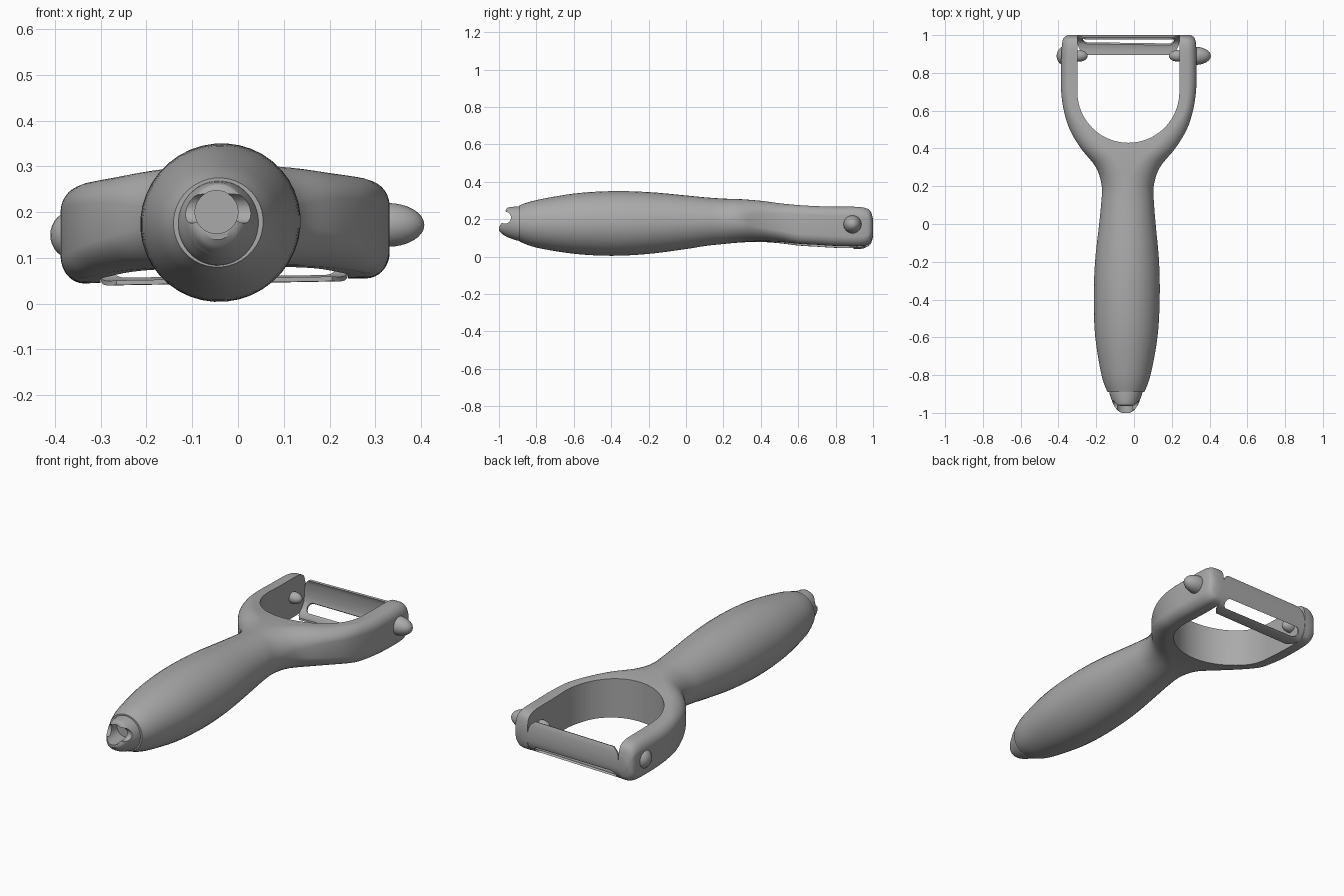
import bpy, bmesh, math
from mathutils import Vector, Matrix

default = bpy.data.objects.get("Cube")
if default:
    bpy.data.objects.remove(default, do_unlink=True)

grey = bpy.data.materials.new("plain grey")
grey.use_nodes = True
COLOUR = (0.4, 0.4, 0.4, 1)
grey.diffuse_color = COLOUR
grey.node_tree.nodes["Principled BSDF"].inputs["Base Color"].default_value = COLOUR


def add_object(name, bm):
    bmesh.ops.recalc_face_normals(bm, faces=bm.faces)
    mesh = bpy.data.meshes.new(name)
    bm.to_mesh(mesh)
    bm.free()
    mesh.materials.append(grey)
    obj = bpy.data.objects.new(name, mesh)
    bpy.context.collection.objects.link(obj)
    return obj


def bake(obj):
    """Replace the mesh by its modified result."""
    dg = bpy.context.evaluated_depsgraph_get()
    mesh = bpy.data.meshes.new_from_object(obj.evaluated_get(dg))
    obj.modifiers.clear()
    obj.data = mesh


def cut(obj, cutters):
    for c in cutters:
        c.hide_render = True
        mod = obj.modifiers.new("cut", "BOOLEAN")
        mod.operation, mod.solver, mod.object = "DIFFERENCE", "EXACT", c
    bake(obj)
    for c in cutters:
        bpy.data.objects.remove(c, do_unlink=True)


def smooth(obj, angle=35):
    bpy.ops.object.select_all(action="DESELECT")
    obj.select_set(True)
    bpy.context.view_layer.objects.active = obj
    bpy.ops.object.shade_smooth_by_angle(angle=math.radians(angle))


def catmull(rows, steps):
    """Smooth curve through rows of numbers."""
    pts = [Vector(r) for r in rows]
    out = []
    for i in range(len(pts) - 1):
        b, c = pts[i], pts[i + 1]
        a = pts[i - 1] if i else b
        d = pts[i + 2] if i + 2 < len(pts) else c
        for k in range(steps):
            t = k / steps
            out.append(0.5 * (2 * b + (c - a) * t + (2 * a - 5 * b + 4 * c - d) * t * t
                              + (3 * b - a - 3 * c + d) * t ** 3))
    return out + [pts[-1]]


def section(bm, y, hw, z0, z1, f, n=10):
    """Ring across y: f=1 is an ellipse, f=0 a rounded box."""
    f = min(max(f, 0), 1)
    hh, cx, cz = (z1 - z0) / 2, -0.035 + 0.009 * y, (z0 + z1) / 2
    rx, rz = f * hw + (1 - f) * 0.05, f * hh + (1 - f) * min(0.055, hh)
    ring = []
    for q, (sx, sz) in enumerate([(1, 1), (-1, 1), (-1, -1), (1, -1)]):
        for i in range(n):
            a = math.pi / 2 * (q + (i + 0.5) / n)
            x = cx + sx * (hw - rx) + rx * math.cos(a)
            z = cz + sz * (hh - rz) + rz * math.sin(a)
            ring.append(bm.verts.new((x, y, z + 0.018 * (x + 0.03))))
    return ring


def loft(name, rows):
    bm = bmesh.new()
    rings = [section(bm, *r) for r in rows]
    for p, q in zip(rings, rings[1:]):
        for i in range(len(p)):
            j = (i + 1) % len(p)
            bm.faces.new((p[i], p[j], q[j], q[i]))
    bm.faces.new(rings[0])
    bm.faces.new(rings[-1])
    return add_object(name, bm)


def prism(name, outline, z0, z1):
    bm = bmesh.new()
    face = bm.faces.new([bm.verts.new((x, y, z0)) for x, y in outline])
    top = bmesh.ops.extrude_face_region(bm, geom=[face])["geom"]
    bmesh.ops.translate(bm, vec=(0, 0, z1 - z0),
                        verts=[v for v in top if isinstance(v, bmesh.types.BMVert)])
    return add_object(name, bm)


def cylinder(name, loc, radius, depth, axis):
    bm = bmesh.new()
    turn = Vector((0, 0, 1)).rotation_difference(Vector(axis)).to_matrix().to_4x4()
    bmesh.ops.create_cone(bm, cap_ends=True, segments=32, radius1=radius, radius2=radius,
                          depth=depth, matrix=Matrix.Translation(loc) @ turn)
    return add_object(name, bm)


# Handle and fork in one loft: y, half width, bottom, top, roundness
body_rows = [
    (-0.89, 0.098, 0.08, 0.275, 1), (-0.80, 0.130, 0.048, 0.302, 1),
    (-0.60, 0.165, 0.015, 0.337, 1), (-0.40, 0.175, 0.004, 0.35, 1),
    (-0.20, 0.170, 0.014, 0.345, 1), (0.0, 0.150, 0.04, 0.327, 1),
    (0.10, 0.141, 0.056, 0.317, 1), (0.20, 0.138, 0.067, 0.31, 1),
    (0.30, 0.170, 0.076, 0.306, 0.8), (0.40, 0.250, 0.08, 0.296, 0.4),
    (0.50, 0.310, 0.075, 0.281, 0.15), (0.60, 0.342, 0.064, 0.27, 0),
    (0.70, 0.357, 0.058, 0.264, 0), (0.80, 0.359, 0.052, 0.261, 0),
    (0.92, 0.357, 0.05, 0.26, 0), (0.97, 0.352, 0.058, 0.25, 0),
    (0.99, 0.342, 0.077, 0.23, 0), (1.0, 0.325, 0.11, 0.195, 0)]
body = loft("handle_and_fork", catmull(body_rows, 5))

# U-shaped opening between the prongs
CX, R = -0.03, 0.27
arch = [(CX + R * math.cos(a), 0.70 + R * math.sin(a))
        for a in [math.pi + math.pi * i / 40 for i in range(41)]]
opening = prism("opening_cutter", arch + [(CX + R, 1.3), (CX - R, 1.3)], -0.2, 0.6)
cut(body, [opening])
smooth(body)

# Nose at the end of the handle, with hanging hole and side notch
nose = loft("handle_nose", catmull([
    (-1.0, 0.022, 0.14, 0.17, 1), (-0.985, 0.045, 0.122, 0.20, 1),
    (-0.962, 0.062, 0.108, 0.25, 1), (-0.95, 0.068, 0.102, 0.263, 1),
    (-0.90, 0.086, 0.085, 0.268, 1), (-0.87, 0.088, 0.085, 0.268, 1)], 4))
cut(nose, [cylinder("hole_cutter", (-0.047, -0.99, 0.2), 0.047, 0.2, (0, 1, 0)),
           cylinder("notch_cutter", (0, -0.968, 0.208), 0.032, 0.6, (1, 0, 0))])
smooth(nose)

# Curved blade: end inset, y, z down the cross-section
profile = catmull([(0.04, 0.982, 0.225), (0.01, 0.99, 0.20), (0, 0.995, 0.15), (0, 0.99, 0.10),
                   (0, 0.965, 0.062), (0.01, 0.93, 0.05), (0.035, 0.895, 0.05)], 4)
bm = bmesh.new()
rows = [[bm.verts.new((x, y, z + 0.018 * (x - CX))) for x in (CX - R + e, CX + R - e)]
        for e, y, z in profile]
for p, q in zip(rows, rows[1:]):
    bm.faces.new((p[0], p[1], q[1], q[0]))
blade = add_object("blade", bm)
solid = blade.modifiers.new("thickness", "SOLIDIFY")
solid.thickness, solid.offset = 0.01, 0
bake(blade)

# Rounded slot through the bend of the blade
ends = [(s * (0.215 + 0.027 * math.cos(a)), s * 0.027 * math.sin(a))
        for s in (1, -1) for a in [math.pi * (i / 12 - 0.5) for i in range(13)]]
slot = prism("slot_cutter", ends, -0.08, 0.08)
slot.matrix_world = Matrix.Translation((CX, 0.974, 0.075)) @ Matrix.Rotation(math.radians(50), 4, "X")
bpy.context.view_layer.update()
cut(blade, [slot])
smooth(blade)

# Pivot pins, outside and inside the prongs: x, z, length, radius
for name, x, z, length, radius in [
        ("right_outer_pin", -0.36, 0.15, 0.05, 0.053), ("left_outer_pin", 0.325, 0.172, 0.082, 0.048),
        ("right_inner_pin", -0.29, 0.155, 0.045, 0.03), ("left_inner_pin", 0.23, 0.165, 0.045, 0.03)]:
    bm = bmesh.new()
    bmesh.ops.create_uvsphere(bm, u_segments=24, v_segments=16, radius=1)
    bmesh.ops.transform(bm, verts=bm.verts, matrix=Matrix.Translation((x, 0.89, z))
                        @ Matrix.Diagonal((length, radius, radius, 1)))
    smooth(add_object(name, bm), 60)
